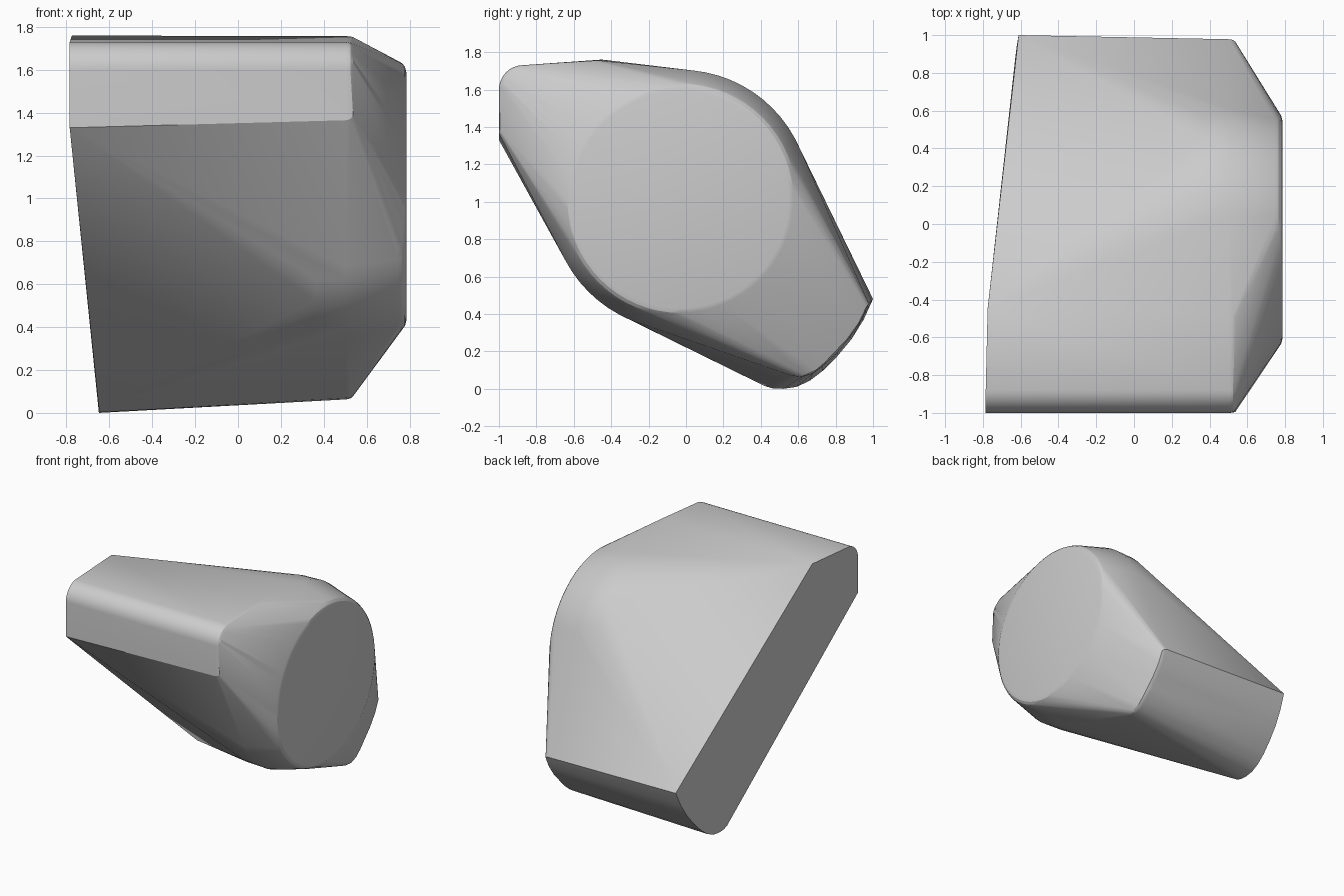
import bpy, bmesh
from math import cos, sin, radians, pi

if "Cube" in bpy.data.objects:
    bpy.data.objects.remove(bpy.data.objects["Cube"])


def ring(x, r, n=64, cy=-0.03, cz=1.01):
    """Circle facing +x."""
    return [(x, cy + r * cos(2 * pi * i / n), cz + r * sin(2 * pi * i / n)) for i in range(n)]


def inset(profile, amount):
    """Pull a (y, z) profile toward its middle."""
    my = sum(p[0] for p in profile) / len(profile)
    mz = sum(p[1] for p in profile) / len(profile)
    out = []
    for y, z in profile:
        d = ((y - my) ** 2 + (z - mz) ** 2) ** 0.5
        k = 1 - amount / d
        out.append((my + (y - my) * k, mz + (z - mz) * k))
    return out


# round upper corner shared by both upper end profiles
corner = [(-0.87 + 0.13 * cos(radians(a)), 1.60 + 0.13 * sin(radians(a)))
          for a in range(94, 181, 8)] + [(-1.0, 1.60)]

# back face: upper end and lower end, tapering in x
points = [(-0.785, y, z) for y, z in corner + [(-1.0, 1.33)]]
points.append((-0.775, -0.45, 1.76))
lower = [(1.0, 0.48), (0.95, 0.37), (0.885, 0.265), (0.81, 0.175), (0.73, 0.095),
         (0.66, 0.042), (0.59, 0.01), (0.52, 0.0), (0.46, 0.003), (0.42, 0.015)]
for y, z in lower:
    t = min(1, (0.48 - z) / 0.48)
    points.append((-0.611 - 0.038 * t, y, z))

# front ends of the two lobes, with a small rounded rim
upper_front = corner + [(-1.0, 1.365), (-0.475, 1.757)]
lower_front = [(0.978, 0.455), (0.94, 0.37), (0.88, 0.28), (0.81, 0.195), (0.73, 0.12),
               (0.68, 0.082), (0.62, 0.063), (0.565, 0.07)]
for prof in (upper_front, lower_front):
    for x, amount in ((0.505, 0.0), (0.524, 0.006), (0.537, 0.022)):
        points += [(x, y, z) for y, z in inset(prof, amount)]

# round boss with a filleted end disc
for x, r in ((0.36, 0.69), (0.505, 0.695), (0.745, 0.632), (0.765, 0.621),
             (0.779, 0.604), (0.785, 0.58)):
    points += ring(x, r)

# wrap everything in one convex body
bm = bmesh.new()
for p in points:
    bm.verts.new(p)
res = bmesh.ops.convex_hull(bm, input=bm.verts)
loose = {g for g in res["geom_interior"] + res["geom_unused"] if isinstance(g, bmesh.types.BMVert)}
bmesh.ops.delete(bm, geom=list(loose), context='VERTS')
bmesh.ops.dissolve_limit(bm, angle_limit=radians(0.5), verts=bm.verts, edges=bm.edges)
bmesh.ops.recalc_face_normals(bm, faces=bm.faces)

mesh = bpy.data.meshes.new("wedge_body")
bm.to_mesh(mesh)
bm.free()
body = bpy.data.objects.new("wedge_body", mesh)
bpy.context.collection.objects.link(body)
bpy.context.view_layer.objects.active = body
body.select_set(True)
bpy.ops.object.shade_smooth_by_angle(angle=radians(20))
